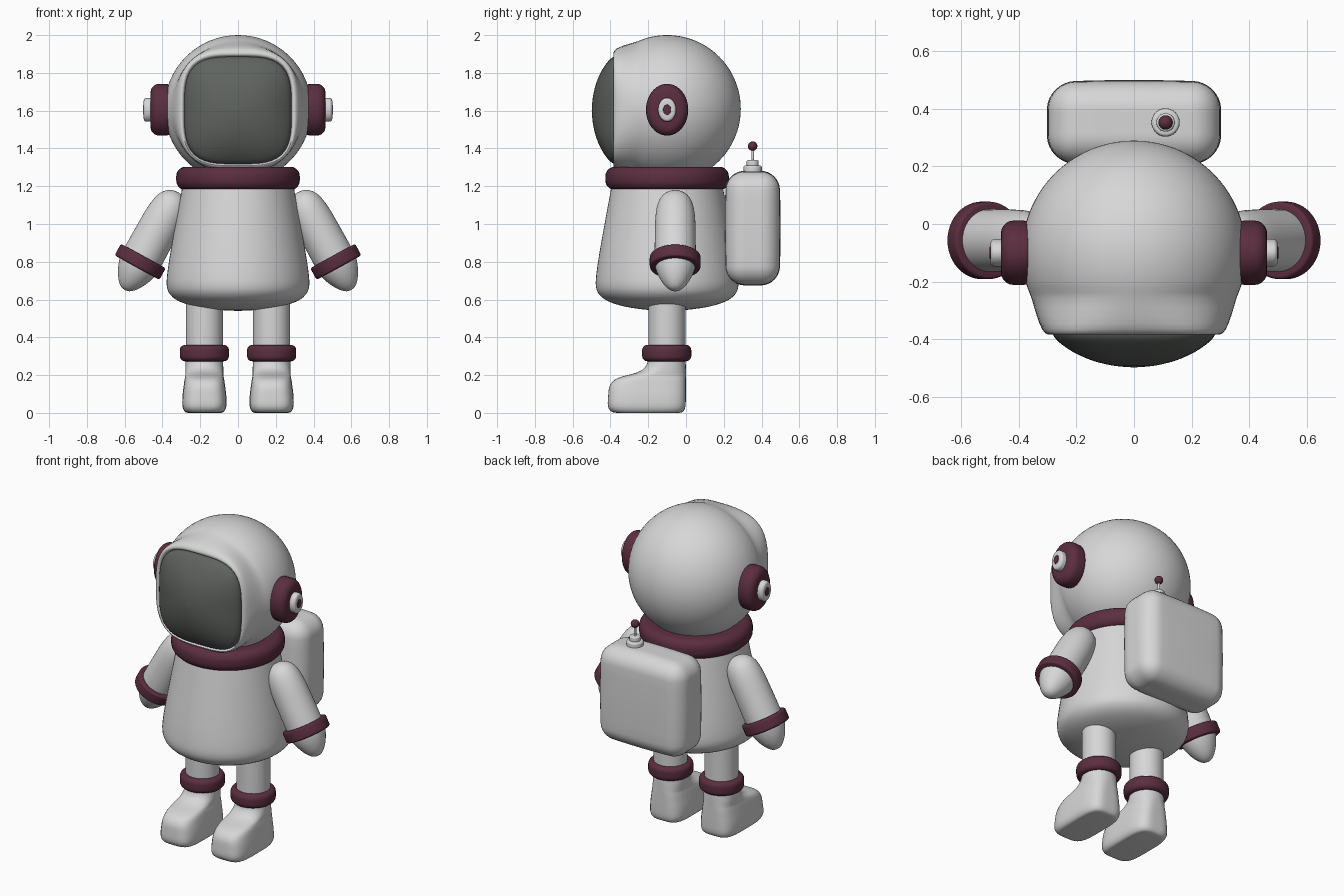
import bpy, bmesh, math
from mathutils import Matrix, Vector

if "Cube" in bpy.data.objects:
    bpy.data.objects.remove(bpy.data.objects["Cube"])


def material(name, rgb):
    m = bpy.data.materials.new(name)
    m.diffuse_color = (*rgb, 1)
    m.use_nodes = True
    m.node_tree.nodes["Principled BSDF"].inputs["Base Color"].default_value = m.diffuse_color
    return m


SUIT = material("suit_grey", (0.68, 0.68, 0.68))
TRIM = material("trim_maroon", (0.105, 0.027, 0.05))
GLASS = material("visor_dark", (0.115, 0.125, 0.115))


def frame(u, v, t, origin):
    """Matrix whose columns are the two section axes, the loft axis and the origin."""
    m = Matrix((u, v, t)).transposed().to_4x4()
    m.translation = Vector(origin)
    return m


def smooth_path(rings, steps):
    """Catmull-Rom refinement of the ring table."""
    out = []
    for i in range(len(rings) - 1):
        a, b, c, d = (rings[max(0, min(len(rings) - 1, i + k))] for k in (-1, 0, 1, 2))
        for j in range(steps):
            s = j / steps
            out.append([q + 0.5 * s * (r - p + s * (2 * p - 5 * q + 4 * r - e + s * (3 * (q - r) + e - p)))
                        for p, q, r, e in zip(a, b, c, d)])
    return out + [list(rings[-1])]


def loft(name, mat, m, rings, steps=1, seg=48, mirror=False, angle=60):
    """Rings are (t, centre_v, radius_u, radius_v, exponent)."""
    bm = bmesh.new()
    loops = []
    for t, cv, ru, rv, n in smooth_path(rings, steps):
        loop = []
        for k in range(seg):
            c, s = math.cos(2 * math.pi * k / seg), math.sin(2 * math.pi * k / seg)
            f = (abs(c) ** n + abs(s) ** n) ** (-1 / n)
            loop.append(bm.verts.new(m @ Vector((max(ru, 0.001) * c * f, cv + max(rv, 0.001) * s * f, t))))
        loops.append(loop)
    for a, b in zip(loops, loops[1:]):
        for k in range(seg):
            j = (k + 1) % seg
            bm.faces.new((a[k], a[j], b[j], b[k]))
    bm.faces.new(loops[0])
    bm.faces.new(loops[-1])
    return finish(name, mat, bm, mirror, angle)


def finish(name, mat, bm, mirror=False, angle=60):
    bmesh.ops.recalc_face_normals(bm, faces=bm.faces)
    me = bpy.data.meshes.new(name)
    bm.to_mesh(me)
    bm.free()
    me.materials.append(mat)
    ob = bpy.data.objects.new(name, me)
    bpy.context.collection.objects.link(ob)
    if mirror:
        ob.modifiers.new("Mirror", 'MIRROR').use_axis[0] = True
    bpy.ops.object.select_all(action='DESELECT')
    ob.select_set(True)
    bpy.context.view_layer.objects.active = ob
    bpy.ops.object.shade_smooth_by_angle(angle=math.radians(angle))
    return ob


def disc(name, mat, m, ru, rv, t0, t1, bev, mirror=False):
    """Short cylinder with rounded rims, used for bands and caps."""
    arc = [i * math.pi / 10 for i in range(6)]
    low = [(t0 + bev * (1 - math.sin(a)), bev * (1 - math.cos(a))) for a in reversed(arc)]
    low = [(t0 + bev * (1 - math.cos(a)), bev * (1 - math.sin(a))) for a in arc]
    high = [(t0 + t1 - t, d) for t, d in reversed(low)]
    return loft(name, mat, m, [(t, 0, ru - d, rv - d, 2) for t, d in low + high], mirror=mirror)


def revolve(profile):
    return [(t, 0, r, r, 2) for t, r in profile]


X, Y, Z = Vector((1, 0, 0)), Vector((0, 1, 0)), Vector((0, 0, 1))

# helmet: sphere from the back, flowing into a squarish rim at the front
head = frame(X, Z, Y, (0, 0, 1.61))
ball = [(-0.1 + 0.39 * math.cos(a), 0, 0.39 * math.sin(a), 0.39 * math.sin(a), 2)
        for a in [math.radians(6 * i) for i in range(20)]]
rim = [(-0.32, 0, 0.338, 0.338, 2.4), (-0.365, 0, 0.32, 0.32, 2.9), (-0.383, -0.004, 0.303, 0.303, 3.3),
       (-0.378, -0.008, 0.288, 0.288, 3.5), (-0.33, -0.008, 0.275, 0.275, 3.5)]
loft("helmet", SUIT, head, ball + rim, steps=2, seg=64)

# bulging visor
loft("visor", GLASS, head, [(y, -0.008, r, r, n) for y, r, n in (
    (-0.335, 0.272, 3.5), (-0.36, 0.283, 3.5), (-0.385, 0.281, 3.5), (-0.41, 0.262, 3.4), (-0.445, 0.212, 3),
    (-0.475, 0.145, 2.5), (-0.493, 0.07, 2.1), (-0.499, 0, 2))], steps=3, seg=64)

# ear pieces: maroon pad, light button, maroon centre
ear = frame(Y, Z, X, (0, -0.1, 1.605))
disc("ear_pad", TRIM, ear, 0.112, 0.137, 0.34, 0.463, 0.045, True)
disc("ear_button", SUIT, ear, 0.048, 0.063, 0.44, 0.499, 0.015, True)
disc("ear_button_centre", TRIM, ear, 0.021, 0.027, 0.48, 0.502, 0.002, True)

# collar and torso
body = frame(X, Y, Z, (0, -0.1, 0))
disc("collar", TRIM, body, 0.327, 0.327, 1.18, 1.303, 0.05)
loft("torso", SUIT, body, revolve([
    (0.54, 0), (0.545, 0.1), (0.562, 0.22), (0.59, 0.31), (0.625, 0.358), (0.67, 0.377), (0.74, 0.374),
    (0.86, 0.356), (1.0, 0.331), (1.12, 0.309), (1.22, 0.29)]), steps=3, seg=64)

# arms with tapered hands, and wrist cuffs
axis = Vector((0.48, 0, -0.877)).normalized()
arm = frame(axis.cross(Y), Y, axis, (0.518, -0.057, 0.80))
loft("arm", SUIT, arm, revolve([
    (-0.42, 0), (-0.41, 0.043), (-0.37, 0.083), (-0.29, 0.103), (-0.15, 0.108), (0, 0.108), (0.05, 0.1),
    (0.1, 0.079), (0.14, 0.053), (0.164, 0.026), (0.17, 0)]), steps=3, mirror=True)
disc("wrist_cuff", TRIM, arm, 0.135, 0.135, -0.035, 0.035, 0.012, True)

# legs with boots, and ankle bands
leg = frame(X, Y, Z, (0.178, 0, 0))
boot = [(0, -0.36, -0.04, 0.085, 4), (0.006, -0.393, -0.016, 0.103, 4), (0.035, -0.413, -0.003, 0.116, 4),
        (0.09, -0.412, -0.001, 0.116, 3.8), (0.14, -0.405, -0.001, 0.11, 3.6), (0.175, -0.378, -0.001, 0.105, 3.4),
        (0.195, -0.33, -0.001, 0.101, 3.1), (0.212, -0.265, -0.001, 0.1, 2.7), (0.24, -0.218, -0.001, 0.1, 2.3),
        (0.29, -0.2, -0.002, 0.099, 2), (0.4, -0.199, -0.003, 0.098, 2), (0.62, -0.199, -0.003, 0.098, 2)]
loft("leg_and_boot", SUIT, leg, [(z, (f + b) / 2, w, (b - f) / 2, n) for z, f, b, w, n in boot],
     steps=3, mirror=True)
disc("ankle_band", TRIM, frame(X, Y, Z, (0.178, -0.102, 0)), 0.13, 0.13, 0.273, 0.36, 0.028, True)

# backpack: heavily rounded box, slightly bowed outward
bm = bmesh.new()
bmesh.ops.create_cube(bm, size=1, matrix=Matrix.Translation((0, 0.353, 0.978)) @ Matrix.Diagonal((0.59, 0.28, 0.59, 1)))
bmesh.ops.bevel(bm, geom=bm.edges[:], offset=0.095, segments=8, profile=0.5, affect='EDGES')
bmesh.ops.subdivide_edges(bm, edges=[e for e in bm.edges if e.calc_length() > 0.05], cuts=6, use_grid_fill=True)
for v in bm.verts:
    p = Vector((v.co.x / 0.295, (v.co.y - 0.353) / 0.14, (v.co.z - 0.978) / 0.295))
    v.co.y += 0.008 * p.y * (1 - p.x ** 2) * (1 - p.z ** 2)
    v.co.x += 0.008 * p.x * (1 - p.z ** 2)
    v.co.z += 0.008 * p.z * (1 - p.x ** 2)
finish("backpack", SUIT, bm)

# antenna on the backpack
ant = frame(X, Y, Z, (0.11, 0.353, 0))
disc("antenna_base", SUIT, ant, 0.049, 0.049, 1.25, 1.31, 0.012)
disc("antenna_socket", SUIT, ant, 0.032, 0.032, 1.29, 1.338, 0.008)
disc("antenna_stem", SUIT, ant, 0.007, 0.007, 1.32, 1.40, 0.001)
disc("antenna_tip", TRIM, ant, 0.025, 0.025, 1.387, 1.437, 0.0249)
